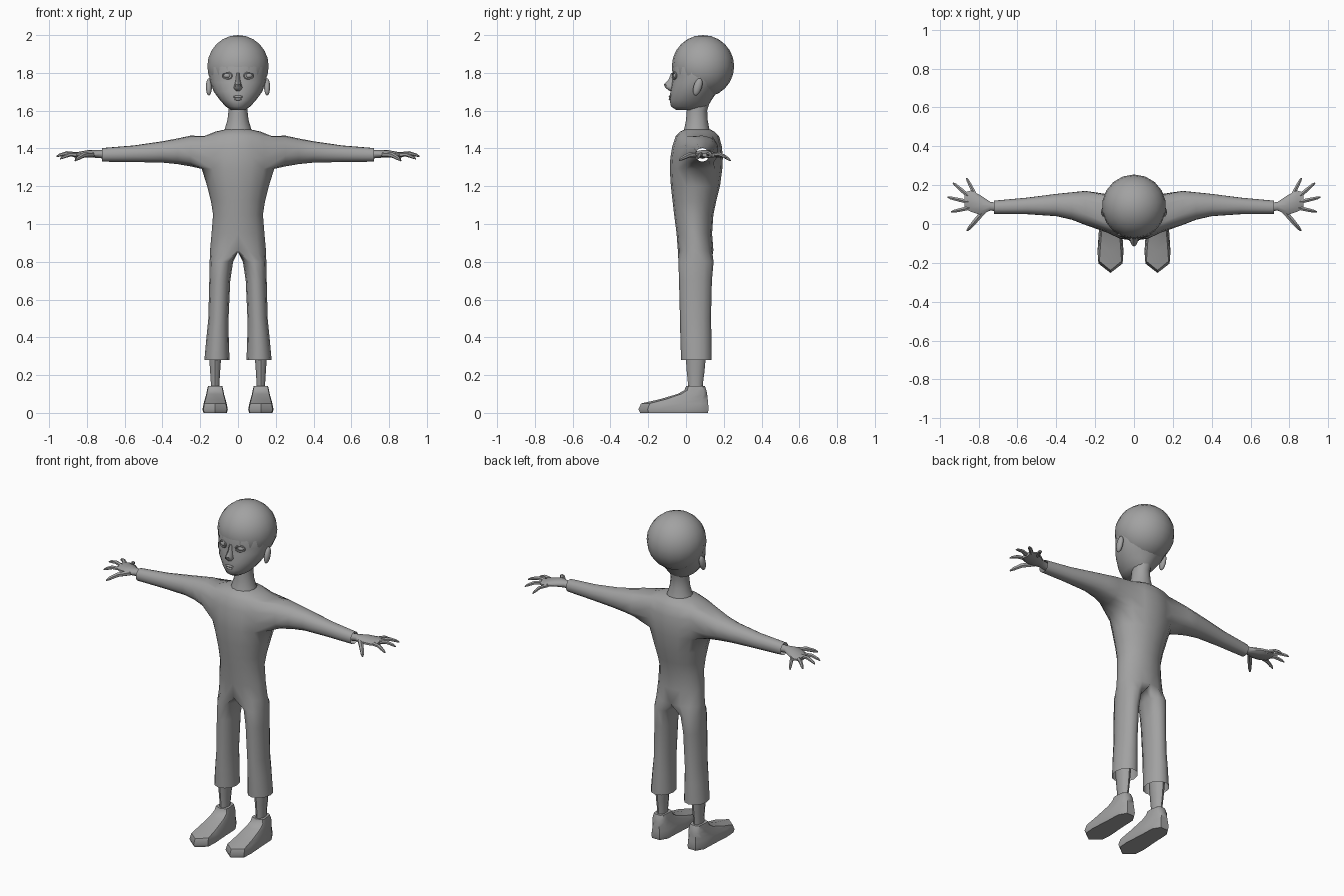
import bpy, bmesh, math
from mathutils import Vector, Matrix

if "Cube" in bpy.data.objects:
    bpy.data.objects.remove(bpy.data.objects["Cube"], do_unlink=True)

GREY = (0.36, 0.36, 0.36, 1.0)
grey = bpy.data.materials.new("plain grey")
grey.use_nodes = True
grey.diffuse_color = GREY
grey.node_tree.nodes["Principled BSDF"].inputs["Base Color"].default_value = GREY


def finish(name, bm, mirror=False, angle=50):
    bmesh.ops.recalc_face_normals(bm, faces=bm.faces)
    me = bpy.data.meshes.new(name)
    bm.to_mesh(me)
    bm.free()
    me.materials.append(grey)
    ob = bpy.data.objects.new(name, me)
    bpy.context.collection.objects.link(ob)
    bpy.ops.object.select_all(action='DESELECT')
    ob.select_set(True)
    bpy.context.view_layer.objects.active = ob
    bpy.ops.object.shade_smooth_by_angle(angle=math.radians(angle))
    if mirror:
        ob.modifiers.new("mirror", 'MIRROR').merge_threshold = 0.0005
    return ob


def skin(bm, a, b, closed=True):
    """Quads between two rows of vertices."""
    n = len(a)
    for i in range(n if closed else n - 1):
        j = (i + 1) % n
        bm.faces.new((a[i], a[j], b[j], b[i]))


def oval(u0, u1, v0, v1, angles):
    """Points of an ellipse that fills a box."""
    return [((u0 + u1) / 2 + (u1 - u0) / 2 * math.cos(t),
             (v0 + v1) / 2 + (v1 - v0) / 2 * math.sin(t)) for t in angles]


def turn(n):
    return [2 * math.pi * i / n - math.pi / 2 for i in range(n)]


def loft(name, rings, mirror=False, caps=True, angle=50, bm=None):
    own = bm is None
    bm = bm or bmesh.new()
    rows = [[bm.verts.new(p) for p in r] for r in rings]
    for a, b in zip(rows, rows[1:]):
        skin(bm, a, b)
    if caps:
        bm.faces.new(rows[0])
        bm.faces.new(rows[-1])
    if own:
        return finish(name, bm, mirror, angle)


def upright(z, x0, x1, y0, y1, n):
    return [(x, y, z) for x, y in oval(x0, x1, y0, y1, turn(n))]


def column(name, rows, n, mirror=False, cx=0.0):
    """Stack of ovals: height, half width, front, back."""
    loft(name, [upright(z, cx - w, cx + w, f, b, n) for z, w, f, b in rows], mirror)


def ball(name, centre, radii, tilt=0, mirror=False, segs=12, rings=8):
    bm = bmesh.new()
    mat = (Matrix.Translation(centre) @ Matrix.Rotation(tilt, 4, 'X')
           @ Matrix.Diagonal((*radii, 1)))
    bmesh.ops.create_uvsphere(bm, u_segments=segs, v_segments=rings, radius=1, matrix=mat)
    return finish(name, bm, mirror)


# Suit: half a torso with openings for arm and leg, mirrored
bm = bmesh.new()
torso = [(1.50, .07, -.01, .13), (1.489, .12, -.03, .15), (1.465, .18, -.055, .175),
         (1.41, .195, -.073, .19), (1.35, .2, -.083, .195), (1.292, .192, -.086, .192),
         (1.2, .163, -.08, .18), (1.12, .143, -.071, .16), (1.05, .132, -.063, .145),
         (.95, .14, -.05, .138), (.86, .148, -.043, .145)]
half = [math.pi * (i / 8 - .5) for i in range(9)]
grid = []
for z, w, f, b in torso:
    row = [bm.verts.new((x, y, z)) for x, y in oval(-w, w, f, b, half)]
    row[0].co.x = row[-1].co.x = 0
    grid.append(row)
TOP, LOW, FRONT, BACK = 2, 5, 2, 6
for r in range(len(grid) - 1):
    for c in range(8):
        if not (TOP <= r < LOW and FRONT <= c < BACK):
            bm.faces.new((grid[r][c], grid[r][c + 1], grid[r + 1][c + 1], grid[r + 1][c]))

# Sleeve grows from the armhole
hole = ([grid[TOP][c] for c in range(FRONT, BACK)] + [grid[r][BACK] for r in range(TOP, LOW)]
        + [grid[LOW][c] for c in range(BACK, FRONT, -1)]
        + [grid[r][FRONT] for r in range(LOW, TOP, -1)])
ys, zs = [v.co.y for v in hole], [v.co.z for v in hole]
mid_y, mid_z = (min(ys) + max(ys)) / 2, (min(zs) + max(zs)) / 2
aim = [math.atan2((v.co.z - mid_z) / (max(zs) - mid_z), (v.co.y - mid_y) / (max(ys) - mid_y))
       for v in hole]
prev = hole
for x, y0, y1, z0, z1 in [(.25, -.01, .175, 1.305, 1.468), (.32, .018, .167, 1.317, 1.453),
                          (.4, .037, .158, 1.325, 1.438), (.55, .048, .138, 1.328, 1.416),
                          (.72, .05, .122, 1.33, 1.402)]:
    ring = [bm.verts.new((x, y, z)) for y, z in oval(y0, y1, z0, z1, aim)]
    skin(bm, prev, ring)
    prev = ring

# Trouser leg grows from the hip and crotch
front, back = grid[-1][0].co, grid[-1][-1].co
crotch = []
for t in (.75, .5, .25):
    p = front.lerp(back, t)
    crotch.append(bm.verts.new((0, p.y, .852)))
prev = grid[-1] + crotch
around = [math.radians(30 * i - 120) for i in range(12)]
for z, x0, x1, f, b in [(.80, .026, .15, -.04, .146), (.7, .041, .152, -.037, .137),
                        (.5, .05, .157, -.032, .132), (.4, .049, .167, -.03, .135),
                        (.28, .045, .178, -.026, .136)]:
    ring = [bm.verts.new((x, y, z)) for x, y in oval(x0, x1, f, b, around)]
    skin(bm, prev, ring)
    prev = ring
finish("suit", bm, True, 70)

# Neck and head
column("neck", [(1.48, .078, -.018, .13), (1.51, .068, -.008, .122), (1.55, .056, 0, .115),
                (1.6, .05, .004, .112), (1.66, .052, .006, .13)], 12)
column("face", [(1.603, .035, -.05, .09), (1.622, .065, -.08, .115), (1.655, .095, -.086, .135),
                (1.70, .128, -.083, .165), (1.75, .147, -.075, .2), (1.785, .153, -.07, .22),
                (1.83, .156, -.075, .225), (1.9, .125, -.052, .2)], 20)
ball("hair", (0, .09, 1.835), (.165, .165, .165), segs=18, rings=12)
column("nose", [(1.80, .009, -.078, -.04), (1.765, .012, -.092, -.04), (1.738, .018, -.118, -.04),
                (1.72, .024, -.108, -.04), (1.704, .014, -.086, -.04)], 8)
for name, z, w in (("upper_lip", 1.674, .027), ("lower_lip", 1.661, .021)):
    ball(name, (0, -.083, z), (w, .009, .007), segs=10, rings=6)
ball("ears", (.154, .062, 1.726), (.016, .022, .048), tilt=-.3, mirror=True)
ball("eyes", (.057, -.052, 1.785), (.021, .017, .015), mirror=True)

# Eyelids: almond rim around each eye
bm = bmesh.new()
rims = []
for a in turn(14):
    c = Vector((.057 + .024 * math.cos(a), -.061 + .008 * math.cos(a), 1.785 + .017 * math.sin(a)))
    out = Vector((math.cos(a), 0, math.sin(a)))
    rims.append([bm.verts.new(c + out * u * .005 + Vector((0, v * .006, 0)))
                 for u, v in oval(-1, 1, -1, 1, turn(6))])
for i, r in enumerate(rims):
    skin(bm, r, rims[(i + 1) % len(rims)])
finish("eyelids", bm, True)

# Hands: flat palm with five tapering fingers
palm = [(.70, .065, .11, 1.345, 1.39), (.74, .068, .115, 1.35, 1.392), (.79, .045, .15, 1.352, 1.392),
        (.84, .06, .175, 1.35, 1.383), (.872, .078, .165, 1.354, 1.376)]
loft("palms", [[(x, y, z) for y, z in oval(y0, y1, z0, z1, turn(10))]
               for x, y0, y1, z0, z1 in palm], True)
bm = bmesh.new()
for base, tip, r in [((.77, .07, 1.368), (.86, -.035, 1.338), .015),
                     ((.84, .085, 1.366), (.942, .062, 1.345), .012),
                     ((.85, .113, 1.368), (.96, .138, 1.358), .012),
                     ((.85, .142, 1.366), (.932, .212, 1.35), .012),
                     ((.82, .155, 1.364), (.862, .236, 1.335), .011)]:
    base, tip = Vector(base), Vector(tip)
    along = (tip - base).normalized()
    side = along.cross(Vector((0, 0, 1))).normalized()
    up = side.cross(along)
    rings = []
    for t, s in ((0, 1), (.5, .9), (.85, .7), (1, .3)):
        c = base.lerp(tip, t) + up * .012 * math.sin(math.pi * t)
        rings.append([c + side * u + up * v for u, v in oval(-r * s, r * s, -r * s, r * s, turn(6))])
    loft("finger", rings, bm=bm)
finish("fingers", bm, True)

# Ankles and pointed shoes
column("ankles", [(.1, .024, .008, .09), (.16, .024, .01, .09), (.22, .028, .004, .098),
                  (.33, .036, -.004, .108)], 10, True, .121)
outline = [(0, 0), (.93, .13), (1, .3), (.88, .62), (.82, .88), (.4, 1)]
outline += [(-u, t) for u, t in reversed(outline[1:])]
shoe = [(0, .062, -.243, .115), (.018, .067, -.252, .12), (.05, .061, -.238, .117),
        (.072, .055, -.14, .115), (.1, .047, -.045, .112), (.12, .043, -.008, .108),
        (.142, .038, .0, .1)]
loft("shoes", [[(.121 + u * w, f + t * (b - f), z) for u, t in outline]
               for z, w, f, b in shoe], True, angle=45)
